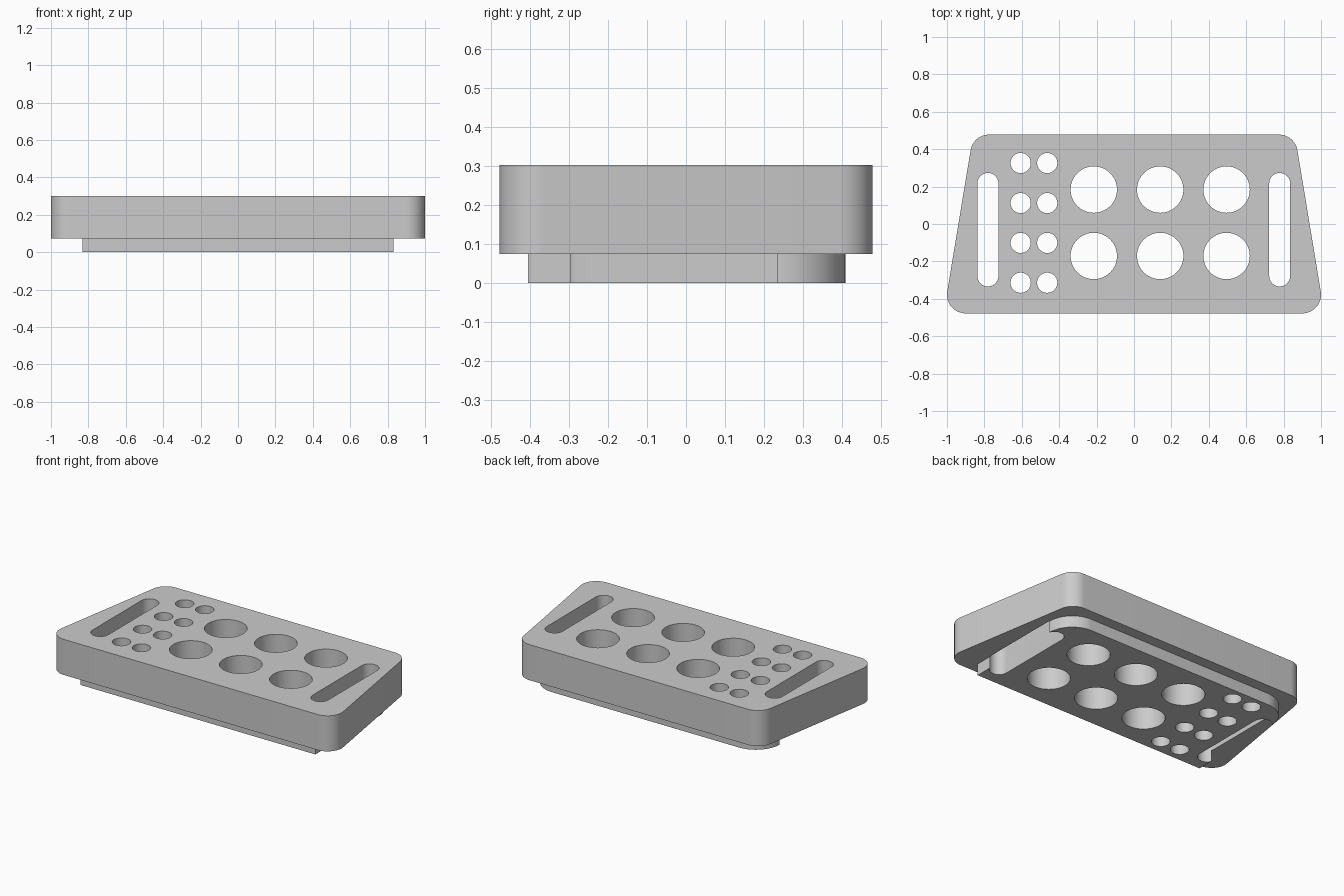
import bpy
import bmesh
from math import radians, sin, cos, pi
from mathutils import Vector

cube = bpy.data.objects.get("Cube")
if cube:
    bpy.data.objects.remove(cube, do_unlink=True)

PLATE_BOTTOM, TOP = 0.074, 0.302

grey = bpy.data.materials.new("plain_grey")
grey.use_nodes = True
grey.diffuse_color = (0.6, 0.6, 0.6, 1)
grey.node_tree.nodes["Principled BSDF"].inputs["Base Color"].default_value = (0.6, 0.6, 0.6, 1)


def arc(cx, cy, r, start, end, steps):
    """Points on an arc, angles in degrees."""
    angles = [radians(start + (end - start) * i / steps) for i in range(steps + 1)]
    return [(cx + r * cos(a), cy + r * sin(a)) for a in angles]


def circle(cx, cy, r, steps=64):
    return arc(cx, cy, r, 0, 360, steps)[:-1]


def mirrored(right_half):
    """Close a counter-clockwise outline by mirroring its +x half."""
    return right_half + [(-x, y) for x, y in reversed(right_half)]


def add_prism(bm, outline, z0, z1):
    face = bm.faces.new([bm.verts.new((x, y, z0)) for x, y in outline])
    moved = bmesh.ops.extrude_face_region(bm, geom=[face])["geom"]
    verts = [v for v in moved if isinstance(v, bmesh.types.BMVert)]
    bmesh.ops.translate(bm, verts=verts, vec=Vector((0, 0, z1 - z0)))


def make_object(name, outlines, z0, z1):
    bm = bmesh.new()
    for outline in outlines:
        add_prism(bm, outline, z0, z1)
    bmesh.ops.recalc_face_normals(bm, faces=bm.faces)
    mesh = bpy.data.meshes.new(name)
    bm.to_mesh(mesh)
    bm.free()
    mesh.materials.append(grey)
    obj = bpy.data.objects.new(name, mesh)
    bpy.context.collection.objects.link(obj)
    return obj


# Tapered plate outline with four rounded corners
TAPER = 9.4
plate_outline = mirrored(arc(0.9, -0.378, 0.1, -90, TAPER, 16)
                         + arc(0.775, 0.378, 0.1, TAPER, 90, 16))

# Base outline: square front corners, rounded back corners
base_outline = mirrored([(0.832, -0.405)] + arc(0.662, 0.238, 0.17, 0, 90, 20))

# Holes and side slots, cut through everything
holes = [circle(x, y, 0.124) for x in (-0.215, 0.14, 0.495) for y in (-0.171, 0.184)]
holes += [circle(x, y, 0.054, 40) for x in (-0.606, -0.464)
          for y in (-0.314, -0.101, 0.112, 0.326)]
for x in (-0.781, 0.779):
    holes.append(arc(x, 0.217, 0.056, 0, 180, 20) + arc(x, -0.278, 0.056, 180, 360, 20))

cutter = make_object("hole_cutter", holes, -0.1, TOP + 0.1)
plate = make_object("tapered_plate", [plate_outline], PLATE_BOTTOM, TOP)
base = make_object("base_step", [base_outline], 0, PLATE_BOTTOM)

for part in (plate, base):
    cut = part.modifiers.new("holes", "BOOLEAN")
    cut.operation = "DIFFERENCE"
    cut.solver = "EXACT"
    cut.object = cutter
    bpy.ops.object.select_all(action="DESELECT")
    part.select_set(True)
    bpy.context.view_layer.objects.active = part
    bpy.ops.object.modifier_apply(modifier=cut.name)
    bpy.ops.object.shade_smooth_by_angle(angle=radians(30))

bpy.data.objects.remove(cutter, do_unlink=True)
